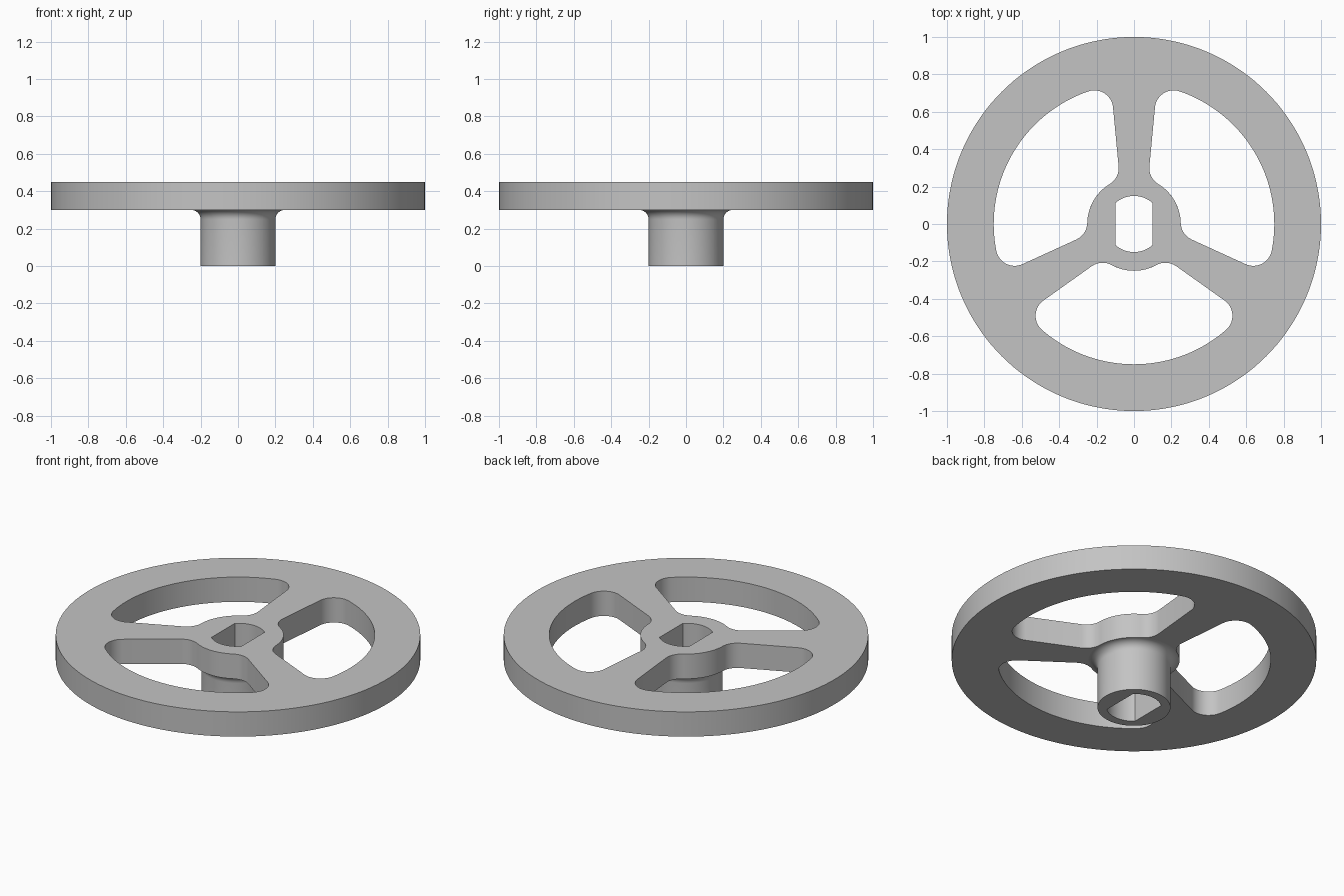
import bpy, bmesh
from math import sin, cos, pi, atan2, hypot, sqrt, acos, radians

if "Cube" in bpy.data.objects:
    bpy.data.objects.remove(bpy.data.objects["Cube"], do_unlink=True)

BOTTOM, TOP = 0.30, 0.45        # wheel plate heights
HUB, RIM = 0.25, 0.75           # inner and outer edge of the windows
FILLET = 0.10                   # window corner radius
HALF, TAPER = 0.053, 0.095      # spoke edge: x = HALF + TAPER * y

metal = bpy.data.materials.new("plain grey")
metal.use_nodes = True
grey = (0.55, 0.55, 0.55, 1)
metal.diffuse_color = grey
metal.node_tree.nodes["Principled BSDF"].inputs["Base Color"].default_value = grey


def finish(name, mesh):
    """Weld the mesh, shade it and put it in the scene."""
    bm = bmesh.new()
    bm.from_mesh(mesh)
    bmesh.ops.remove_doubles(bm, verts=bm.verts, dist=1e-5)
    bmesh.ops.recalc_face_normals(bm, faces=bm.faces)
    bm.to_mesh(mesh)
    bm.free()
    mesh.materials.clear()
    mesh.materials.append(metal)
    obj = bpy.data.objects.new(name, mesh)
    bpy.context.collection.objects.link(obj)
    bpy.ops.object.select_all(action='DESELECT')
    obj.select_set(True)
    bpy.context.view_layer.objects.active = obj
    bpy.ops.object.shade_smooth_by_angle(angle=radians(30))


def arc(cx, cy, r, a, b, n):
    return [(cx + r * cos(a + (b - a) * i / n), cy + r * sin(a + (b - a) * i / n))
            for i in range(n + 1)]


def corner_centre(dist):
    """Centre of a corner circle beside the upright spoke, at this distance from the axis."""
    off = HALF + FILLET * sqrt(1 + TAPER ** 2)
    a, b, c = 1 + TAPER ** 2, off * TAPER, off ** 2 - dist ** 2
    y = (-b + sqrt(b * b - a * c)) / a
    return off + TAPER * y, y


def window():
    """Outline of the window to the right of the upright spoke."""
    axis = radians(30)
    edge = pi + atan2(-TAPER, 1)                       # direction towards the spoke
    ix, iy = corner_centre(HUB + FILLET)
    ox, oy = corner_centre(RIM - FILLET)
    half = arc(0, 0, HUB, axis, atan2(iy, ix), 10)
    half += arc(ix, iy, FILLET, atan2(iy, ix) + pi, edge, 8)[1:]
    half += arc(ox, oy, FILLET, edge, atan2(oy, ox), 14)
    half += arc(0, 0, RIM, atan2(oy, ox), axis, 20)[1:]
    mirrored = [(hypot(x, y) * cos(2 * axis - atan2(y, x)),
                 hypot(x, y) * sin(2 * axis - atan2(y, x))) for x, y in half]
    return half + mirrored[-2:0:-1]


def rotate(points, a):
    return [(x * cos(a) - y * sin(a), x * sin(a) + y * cos(a)) for x, y in points]


# Shared angles, including the bore corners so they stay crisp
corner = acos(0.10 / 0.15)
angles = sorted([2 * pi * i / 96 for i in range(96)]
                + [corner, pi - corner, pi + corner, 2 * pi - corner])


def bore_radius(a):
    return min(0.15, 0.10 / max(abs(cos(a)), 1e-6))


bore = [(bore_radius(a) * cos(a), bore_radius(a) * sin(a)) for a in angles]

# Spoked wheel: filled outline with three windows and the bore, extruded
curve = bpy.data.curves.new("wheel_outline", 'CURVE')
curve.dimensions = '2D'
curve.fill_mode = 'BOTH'
curve.extrude = (TOP - BOTTOM) / 2
outlines = [arc(0, 0, 1, 0, 2 * pi, 144)[:-1], bore]
outlines += [rotate(window(), 2 * pi * i / 3) for i in range(3)]
for points in outlines:
    spline = curve.splines.new('POLY')
    spline.points.add(len(points) - 1)
    for p, (x, y) in zip(spline.points, points):
        p.co = (x, y, 0, 1)
    spline.use_cyclic_u = True
helper = bpy.data.objects.new("wheel_outline", curve)
wheel = bpy.data.meshes.new_from_object(helper)
bpy.data.objects.remove(helper)
for v in wheel.vertices:
    v.co.z += (TOP + BOTTOM) / 2
finish("spoked_wheel", wheel)

# Hub: bore wall, end face, outer wall and flared fillet lofted ring by ring
profile = [(0.20, 0.0)] + arc(0.25, 0.25, 0.05, pi, pi / 2, 8)
rings = [[(x, y, z) for x, y in bore] for z in (BOTTOM, 0)]
rings += [[(r * cos(a), r * sin(a), z) for a in angles] for r, z in profile]
bm = bmesh.new()
loops = [[bm.verts.new(co) for co in ring] for ring in rings]
n = len(angles)
for low, high in zip(loops, loops[1:]):
    for i in range(n):
        j = (i + 1) % n
        bm.faces.new((low[i], low[j], high[j], high[i]))
hub = bpy.data.meshes.new("hub")
bm.to_mesh(hub)
bm.free()
finish("hub", hub)
